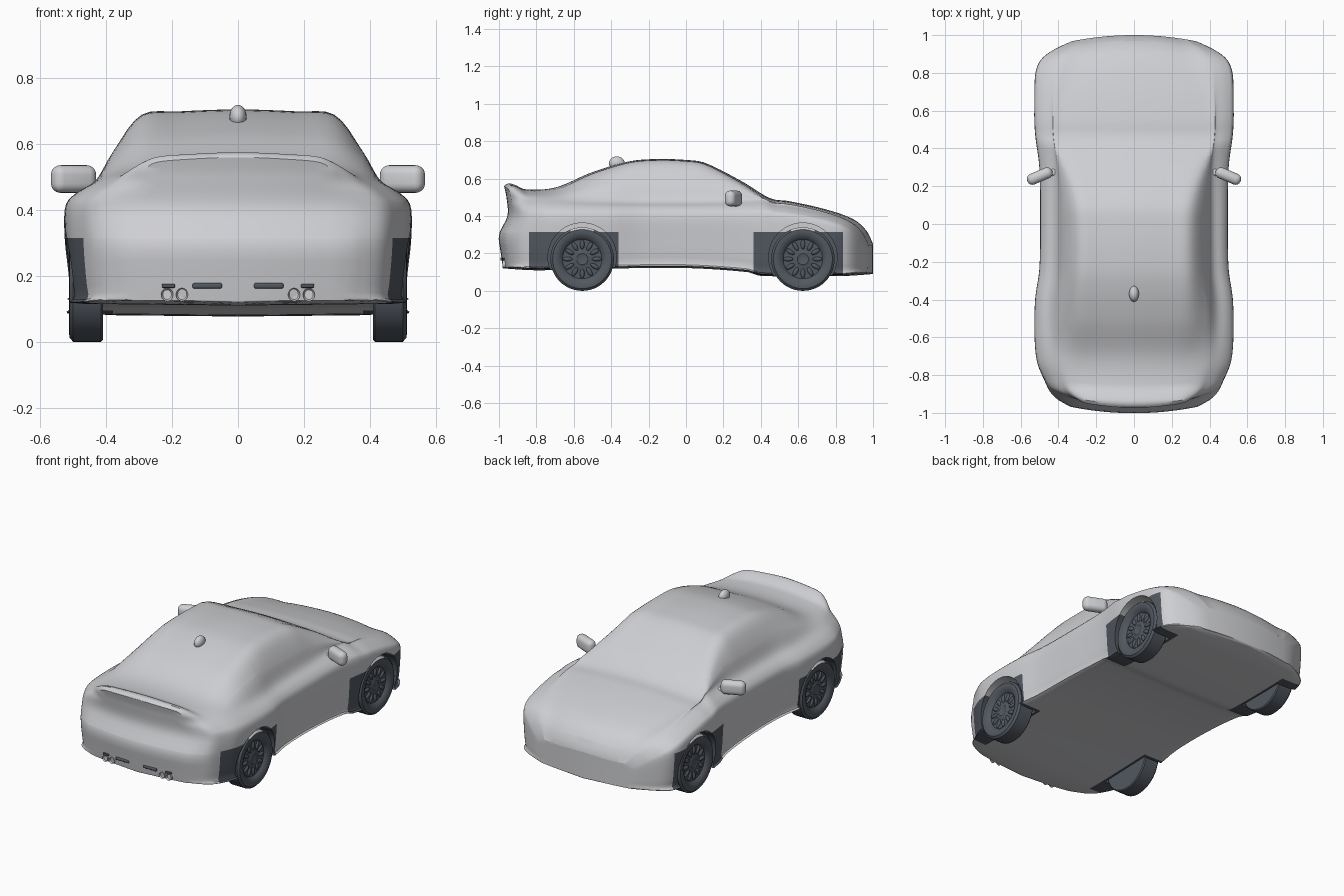
import bpy, bmesh, math
from mathutils import Matrix, Vector

if "Cube" in bpy.data.objects:
    bpy.data.objects.remove(bpy.data.objects["Cube"], do_unlink=True)


def make_material(name, color):
    mat = bpy.data.materials.new(name)
    mat.use_nodes = True
    mat.diffuse_color = color
    mat.node_tree.nodes["Principled BSDF"].inputs["Base Color"].default_value = color
    return mat


PAINT = make_material("silver_grey", (0.62, 0.625, 0.65, 1))
DARK = make_material("dark_slate", (0.085, 0.097, 0.117, 1))
DARK_TOP = 0.315
DARK_INNER = 0.38
AXLES = (-0.555, 0.625)


def finish(bm, name, materials, angle=35, rule=None):
    """Turn a bmesh into a smooth-shaded object, coloured by a face rule."""
    bmesh.ops.recalc_face_normals(bm, faces=bm.faces)
    if rule:
        for face in bm.faces:
            face.material_index = rule(face.calc_center_median())
    mesh = bpy.data.meshes.new(name)
    bm.to_mesh(mesh)
    bm.free()
    obj = bpy.data.objects.new(name, mesh)
    bpy.context.collection.objects.link(obj)
    for mat in materials:
        mesh.materials.append(mat)
    bpy.ops.object.select_all(action='DESELECT')
    obj.select_set(True)
    bpy.context.view_layer.objects.active = obj
    bpy.ops.object.shade_smooth_by_angle(angle=math.radians(angle))
    return obj


def curve(*pts):
    """Smooth function through (position, value) points."""
    def slope(i):
        a, b = pts[max(i - 1, 0)], pts[min(i + 1, len(pts) - 1)]
        return (b[1] - a[1]) / (b[0] - a[0])

    def value(s):
        s = min(max(s, pts[0][0]), pts[-1][0])
        i = next(k for k in range(len(pts) - 1) if s <= pts[k + 1][0])
        (a, va), (b, vb) = pts[i], pts[i + 1]
        d = b - a
        t = (s - a) / d
        ease = t * t * (3 - 2 * t)
        return (va + (vb - va) * ease + d * slope(i) * t * (1 - t) ** 2
                - d * slope(i + 1) * t * t * (1 - t))
    return value


# Body outlines along the length
half_width = curve((-1, .34), (-.97, .4), (-.93, .44), (-.84, .478), (-.74, .512), (-.6, .525),
                   (-.4, .522), (-.24, .5), (0, .495), (.3, .5), (.5, .524), (.75, .525),
                   (.85, .513), (.92, .478), (.97, .41), (1, .33))
top_height = curve((-1, .56), (-.97, .575), (-.93, .567), (-.87, .543), (-.7, .553), (-.5, .635),
                   (-.3, .693), (-.15, .705), (0, .7), (.1, .685), (.3, .585), (.45, .495),
                   (.55, .48), (.75, .435), (.9, .38), (.97, .315), (1, .25))
floor_height = curve((-1, .12), (-.8, .11), (-.36, .12), (0, .122), (.33, .1), (.4, .08),
                     (.85, .08), (1, .09))
roof_edge = curve((-1, .25), (-.7, .28), (-.5, .295), (.1, .3), (.45, .38), (.7, .36), (1, .24))
tail_shape = curve((.1, .025), (.2, .01), (.3, 0), (.4, .045), (.5, .04), (.57, .025))


def half_section(s, steps=4):
    """Half cross-section from the top centre to the floor centre."""
    w, zt, zb, re = half_width(s), top_height(s), floor_height(s), roof_edge(s)
    h = zt - zb
    belt = Vector((.83 * w, min(.485, zb + .94 * h)))
    edge = Vector((re, zt - .016))
    pts = [Vector((0, zt)), Vector((re * .6, zt - .006)), edge,
           (edge + belt) / 2 + Vector((.016, .004)), belt,
           Vector((.945 * w, min(.447, zb + .87 * h))),
           Vector((w, min(.4, zb + .77 * h))),
           Vector((.992 * w, zb + .4 * min(h, .4))),
           Vector((.968 * w, zb + .032)), Vector((.915 * w, zb + .005)), Vector((0, zb))]
    pts = [Vector((-pts[1].x, pts[1].y))] + pts + [Vector((-pts[-2].x, pts[-2].y))]
    out = []
    for i in range(1, len(pts) - 3):
        p, a, b, q = pts[i - 1:i + 3]
        for k in range(steps):
            t = k / steps
            out.append(a + .5 * t * (b - p + t * (2 * p - 5 * a + 4 * b - q
                                                  + t * (3 * (a - b) + q - p))))
    out += pts[-3:-1]
    out[0].x = out[-1].x = 0
    return out


def add_grid(bm, rows):
    verts = [[bm.verts.new(p) for p in row] for row in rows]
    for r0, r1 in zip(verts, verts[1:]):
        for j in range(len(r0) - 1):
            bm.faces.new((r0[j], r0[j + 1], r1[j + 1], r1[j]))


# Lofted body shell with bowed nose and tail
stations = [math.sin(math.pi / 2 * k / 40) * .4 + .6 * k / 40 for k in range(-40, 41)]
bm = bmesh.new()
sections = [(s, half_section(s)) for s in stations]
for side in (1, -1):
    add_grid(bm, [[(side * p.x, s, p.y) for p in sec] for s, sec in sections])
for s, sec in (sections[0], sections[-1]):
    add_grid(bm, [[(p.x * k / 6, s, p.y) for k in range(-6, 7)] for p in sec])
bmesh.ops.remove_doubles(bm, verts=bm.verts, dist=.0004)
for v in bm.verts:
    s, pull = v.co.y, abs(v.co.y) ** 8
    v.co.y -= math.copysign(.3 * v.co.x ** 2 * pull, s)
    if s < 0:
        v.co.y += tail_shape(v.co.z) * pull
shell = finish(bm, "body_shell", [PAINT])

# Wheel arch cutter
bm = bmesh.new()
for y in AXLES:
    for side in (1, -1):
        place = Matrix.Translation((side * .545, y, .18)) @ Matrix.Rotation(math.pi / 2, 4, 'Y')
        bmesh.ops.create_cone(bm, cap_ends=True, segments=48, radius1=.183, radius2=.183,
                              depth=.3, matrix=place)
cutter = finish(bm, "arch_cutter", [PAINT])
cutter.hide_render = True
cut = shell.modifiers.new("arches", 'BOOLEAN')
cut.operation, cut.object, cut.solver = 'DIFFERENCE', cutter, 'EXACT'
bpy.context.view_layer.update()
cut_mesh = bpy.data.meshes.new_from_object(shell.evaluated_get(bpy.context.evaluated_depsgraph_get()))
bm = bmesh.new()
bm.from_mesh(cut_mesh)
for helper in (shell, cutter):
    bpy.data.objects.remove(helper, do_unlink=True)

# Dark lower panels around the wheels
X, Y, Z = Vector((1, 0, 0)), Vector((0, 1, 0)), Vector((0, 0, 1))
planes = [(X * DARK_INNER, X), (X * -DARK_INNER, X), (Z * DARK_TOP, Z)]
planes += [(Y * y, Y) for y in (-.84, -.36, .36, .84)]
for point, normal in planes:
    bmesh.ops.bisect_plane(bm, geom=bm.verts[:] + bm.edges[:] + bm.faces[:], dist=1e-5,
                           plane_co=point, plane_no=normal)


def panel_rule(c):
    return int(c.z < DARK_TOP and abs(c.x) > DARK_INNER and .36 < abs(c.y) < .84)


finish(bm, "car_body", [PAINT, DARK], rule=panel_rule)

# Wheels: turned tyre and rim with oval spokes
tyre_profile = [(0, .488), (.03, .496), (.045, .49), (.105, .49), (.115, .503), (.14, .513),
                (.158, .511), (.17, .5), (.17, .416), (.164, .41), (0, .41)]
for y, end in zip(AXLES, ("rear", "front")):
    for side, label in ((1, "left"), (-1, "right")):
        bm = bmesh.new()
        turns = [2 * math.pi * k / 48 for k in range(49)]
        add_grid(bm, [[(side * x, y + r * math.cos(a), .17 + r * math.sin(a))
                       for r, x in tyre_profile] for a in turns])
        bmesh.ops.remove_doubles(bm, verts=bm.verts, dist=1e-5)
        for k in range(12):
            place = (Matrix.Translation((side * .49, y, .17))
                     @ Matrix.Rotation(math.pi * k / 6, 4, 'X')
                     @ Matrix.Translation((0, 0, .078)) @ Matrix.Diagonal((.01, .012, .026, 1)))
            bmesh.ops.create_uvsphere(bm, u_segments=12, v_segments=8, radius=1, matrix=place)
        finish(bm, f"{end}_{label}_wheel", [PAINT, DARK], rule=lambda c: int(c.z < .32))


def rounded_box(name, center, size, turn=0, mat=PAINT, bevel=.35):
    """Box with rounded edges, turned about the vertical."""
    bm = bmesh.new()
    bmesh.ops.create_cube(bm, size=1, matrix=Matrix.Diagonal((*size, 1)))
    bmesh.ops.bevel(bm, geom=bm.edges[:], offset=min(size) * bevel, segments=5,
                    profile=.5, affect='EDGES')
    bm.transform(Matrix.Translation(center) @ Matrix.Rotation(turn, 4, 'Z'))
    return finish(bm, name, [mat])


# Door mirrors, tail pipes and rear vents
for side, label in ((1, "left"), (-1, "right")):
    rounded_box(f"{label}_mirror", (side * .499, .254, .494), (.142, .06, .084), -side * .4, bevel=.47)
    rounded_box(f"{label}_mirror_arm", (side * .42, .275, .468), (.08, .035, .028), -side * .2)
    rounded_box(f"{label}_rear_vent", (side * .093, -.978, .17), (.09, .03, .016), 0, DARK)
    rounded_box(f"{label}_pipe_vent", (side * .21, -.968, .17), (.04, .03, .012), side * .13, DARK)
    for x, place in ((.17, "inner"), (.215, "outer")):
        bm = bmesh.new()
        bmesh.ops.create_cone(bm, cap_ends=True, segments=24, radius1=1, radius2=1, depth=1,
                              matrix=Matrix.Translation((side * x, -.955, .143))
                              @ Matrix.Diagonal((.018, .05, .02, 1))
                              @ Matrix.Rotation(math.pi / 2, 4, 'X'))
        end = [f for f in bm.faces if f.calc_center_median().y < -.975]
        bmesh.ops.inset_region(bm, faces=end, thickness=.005, depth=-.008)
        finish(bm, f"{label}_{place}_tail_pipe", [PAINT])

# Roof fin
bm = bmesh.new()
bmesh.ops.create_uvsphere(bm, u_segments=20, v_segments=12, radius=1,
                          matrix=Matrix.Translation((0, -.37, .683))
                          @ Matrix.Diagonal((.026, .042, .036, 1)))
finish(bm, "roof_fin", [PAINT])
